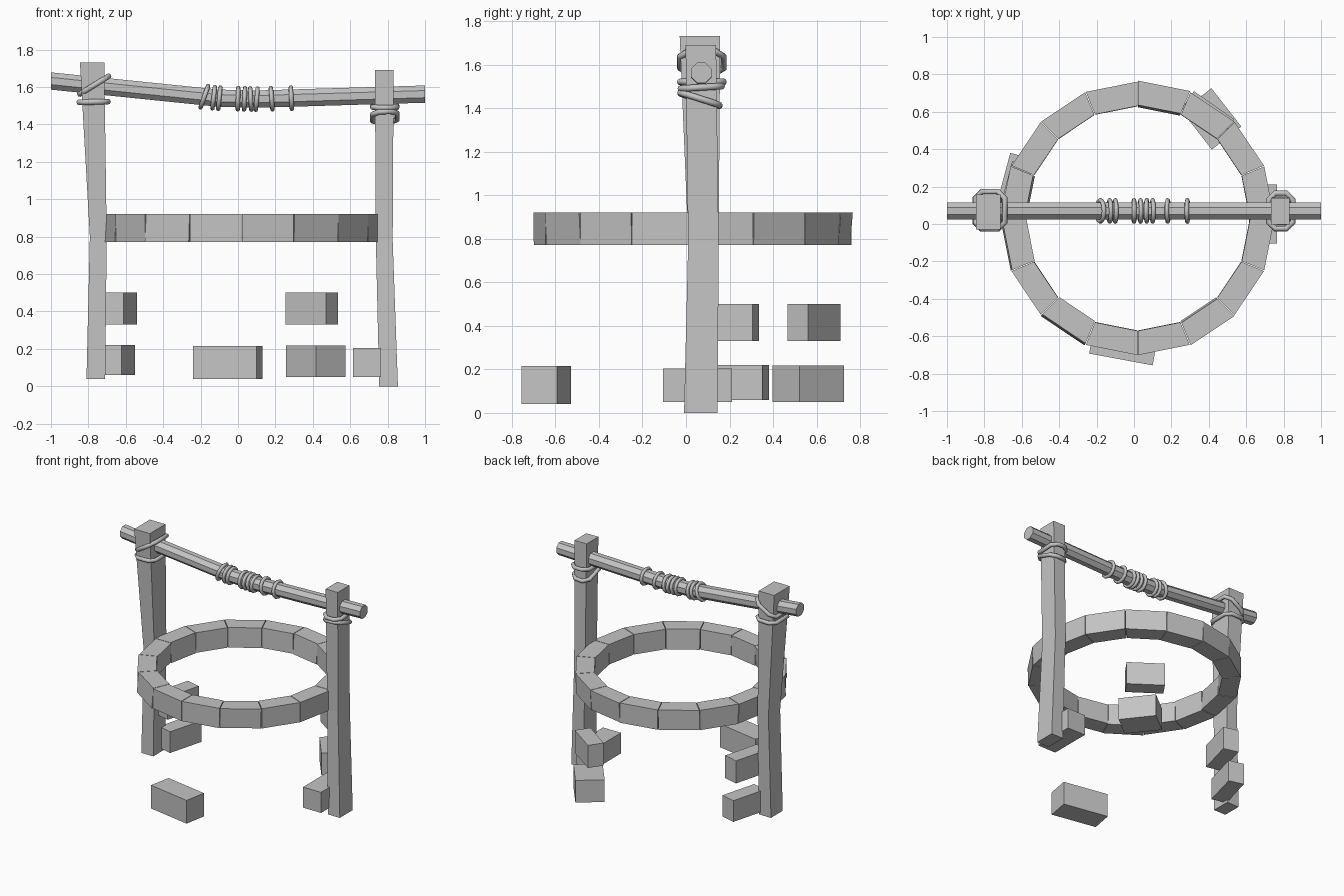
import bpy, bmesh, math
from mathutils import Vector

cube = bpy.data.objects.get("Cube")
if cube:
    bpy.data.objects.remove(cube, do_unlink=True)

grey = bpy.data.materials.new("stone_grey")
grey.use_nodes = True
grey.diffuse_color = (0.55, 0.55, 0.55, 1)
grey.node_tree.nodes["Principled BSDF"].inputs["Base Color"].default_value = (0.55, 0.55, 0.55, 1)


def loft(name, rings):
    """Closed flat-shaded solid through matching rings of points."""
    bm = bmesh.new()
    loops = [[bm.verts.new(p) for p in ring] for ring in rings]
    for a, b in zip(loops, loops[1:]):
        for i in range(len(a)):
            j = (i + 1) % len(a)
            bm.faces.new((a[i], a[j], b[j], b[i]))
    bm.faces.new(loops[0])
    bm.faces.new(loops[-1])
    bmesh.ops.recalc_face_normals(bm, faces=bm.faces)
    mesh = bpy.data.meshes.new(name)
    bm.to_mesh(mesh)
    bm.free()
    mesh.materials.append(grey)
    obj = bpy.data.objects.new(name, mesh)
    bpy.context.collection.objects.link(obj)
    return obj


def rect(cx, cy, hx, hy, z, angle=0):
    c, s = math.cos(angle), math.sin(angle)
    return [(cx + u * hx * c - v * hy * s, cy + u * hx * s + v * hy * c, z)
            for u, v in ((-1, -1), (1, -1), (1, 1), (-1, 1))]


def rope(name, points, radius):
    """Closed round cord along the points."""
    curve = bpy.data.curves.new(name, "CURVE")
    curve.dimensions = "3D"
    curve.bevel_depth = radius
    curve.bevel_resolution = 2
    spline = curve.splines.new("POLY")
    spline.points.add(len(points) - 1)
    for p, co in zip(spline.points, points):
        p.co = (*co, 1)
    spline.use_cyclic_u = True
    spline.use_smooth = True
    curve.materials.append(grey)
    obj = bpy.data.objects.new(name, curve)
    bpy.context.collection.objects.link(obj)


# Bent posts: z, centre x, centre y, half width, half depth
posts = {
    "right_post": [(0.04, -0.76, 0.075, 0.05, 0.07), (0.8, -0.747, 0.08, 0.045, 0.07),
                   (1.73, -0.78, 0.064, 0.065, 0.093)],
    "left_post": [(0, 0.805, 0.068, 0.05, 0.077), (0.78, 0.782, 0.08, 0.045, 0.07),
                  (1.69, 0.782, 0.068, 0.05, 0.07)],
}
for name, sections in posts.items():
    loft(name, [rect(x, y, hx, hy, z) for z, x, y, hx, hy in sections])

# Sagging crossbar
bar = [(-1, 1.632), (-0.1, 1.54), (0.1, 1.535), (1, 1.562)]
loft("crossbar", [[(x, 0.07 + 0.05 * math.cos(a), z + 0.05 * math.sin(a))
                   for a in [math.tau * (k + 0.5) / 8 for k in range(8)]] for x, z in bar])


def bar_height(x):
    for (x0, z0), (x1, z1) in zip(bar, bar[1:]):
        if x <= x1:
            return z0 + (z1 - z0) * (x - x0) / (x1 - x0)


# Rope coils on the crossbar: position and lean
coils = [(-0.18, 0.35), (-0.13, 0.12), (-0.1, 0.1), (0, 0.02), (0.035, 0.05),
         (0.068, -0.05), (0.1, 0.08), (0.18, -0.08), (0.285, -0.05)]
for i, (x, lean) in enumerate(coils):
    pts = []
    for k in range(12):
        a = math.tau * k / 12
        h = 0.057 * math.sin(a)
        pts.append((x + lean * h, 0.07 + 0.057 * math.cos(a), bar_height(x) + h))
    rope(f"bar_coil_{i + 1}", pts, 0.012)


# Rope lashings on the posts: rounded loops with slopes along x and y
def lashing(name, cx, cy, cz, hx, hy, slope_x, slope_y):
    cut = 0.035
    pts = []
    for u, v in ((1, 1), (-1, 1), (-1, -1), (1, -1)):
        pair = [(u * hx, v * (hy - cut)), (u * (hx - cut), v * hy)]
        pts += pair if u * v > 0 else pair[::-1]
    rope(name, [(cx + x, cy + y, cz + slope_x * x + slope_y * y) for x, y in pts], 0.015)


lashing("right_lashing_low", -0.772, 0.073, 1.52, 0.078, 0.1, 0.02, 0)
lashing("right_lashing_high", -0.769, 0.073, 1.61, 0.078, 0.1, 0.62, 0)
lashing("left_lashing_high", 0.785, 0.07, 1.495, 0.065, 0.095, 0, 0.06)
lashing("left_lashing_low", 0.785, 0.064, 1.44, 0.065, 0.09, 0.05, -0.32)

# Ring of wedge stones, a few leaning in or out
COUNT = 16
lean = {3: 0.012, 7: 0.01, 8: -0.008, 10: -0.012, 13: 0.01}
for k in range(COUNT):
    a0 = math.tau * k / COUNT + 0.003
    a1 = math.tau * (k + 1) / COUNT - 0.003
    rings = []
    for z, side in ((0.77, -1), (0.92, 1)):
        d = side * lean.get(k, 0.002) / 2
        corners = [(0.60, a0), (0.73, a0), (0.73, a1), (0.60, a1)]
        rings.append([(0.02 + (r + d) * math.cos(a), 0.03 + (r + d) * math.sin(a), z)
                      for r, a in corners])
    loft(f"ring_stone_{k + 1}", rings)

# Loose stones: x, y, bottom, top, length, width, turn in degrees
stones = [
    (-0.632, 0.185, 0.33, 0.5, 0.28, 0.115, 75),
    (-0.642, 0.23, 0.06, 0.22, 0.28, 0.115, 75),
    (-0.055, -0.642, 0.04, 0.215, 0.345, 0.167, -10.5),
    (0.395, 0.588, 0.33, 0.5, 0.262, 0.115, -35),
    (0.415, 0.562, 0.05, 0.217, 0.26, 0.2, -52),
    (0.69, 0.053, 0.05, 0.205, 0.315, 0.15, 90),
]
for i, (x, y, z0, z1, length, width, turn) in enumerate(stones):
    a = math.radians(turn)
    loft(f"loose_stone_{i + 1}", [rect(x, y, length / 2, width / 2, z, a) for z in (z0, z1)])
